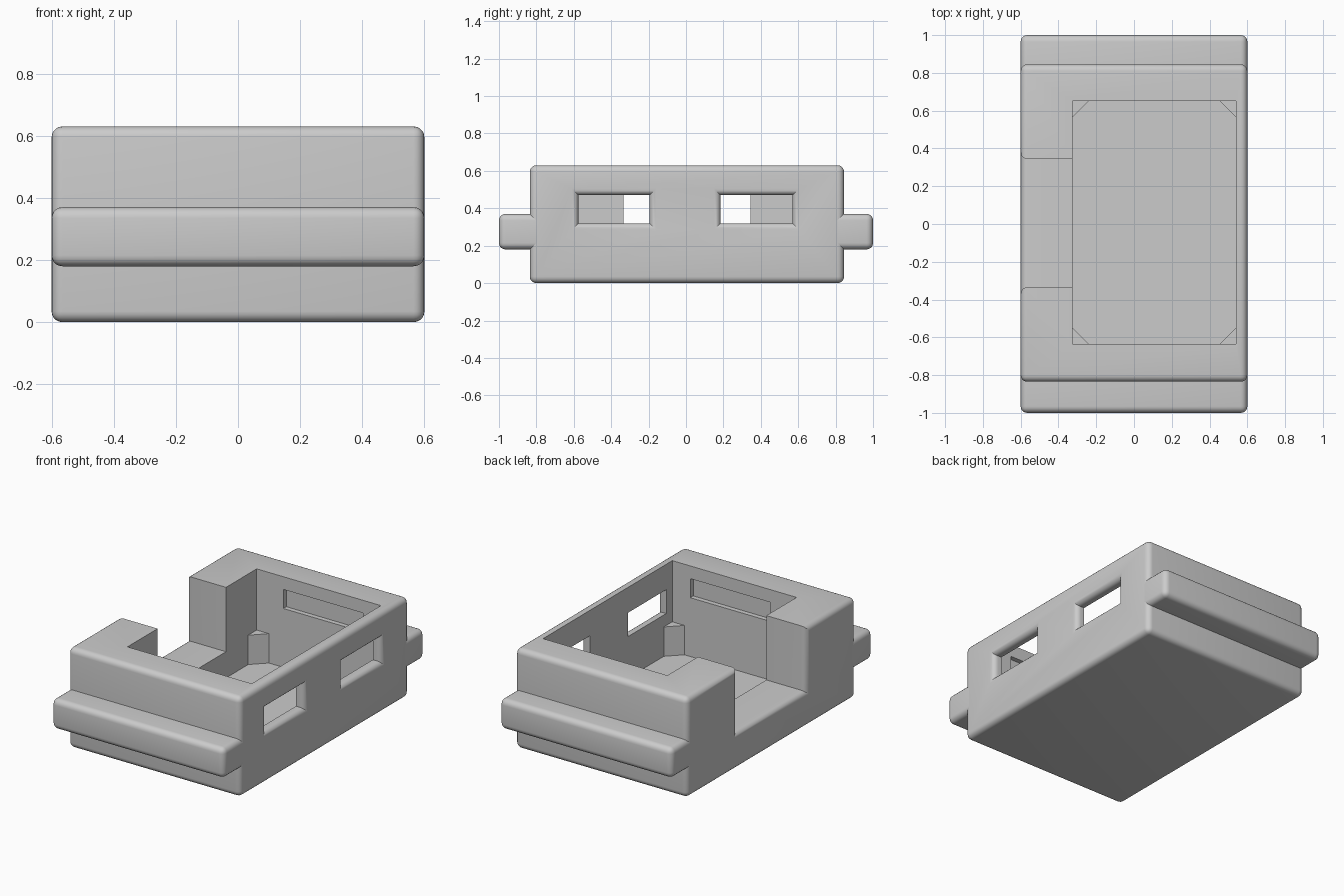
import bpy
import bmesh
from math import radians
from mathutils import Vector

if "Cube" in bpy.data.objects:
    bpy.data.objects.remove(bpy.data.objects["Cube"])

HALF_X, FRONT, BACK, TOP = 0.6, -0.835, 0.845, 0.63
ROUND = 0.035

grey = bpy.data.materials.new("plain_grey")
grey.use_nodes = True
grey.diffuse_color = (0.6, 0.6, 0.6, 1)
grey.node_tree.nodes["Principled BSDF"].inputs["Base Color"].default_value = (0.6, 0.6, 0.6, 1)


def new_object(name, bm):
    bmesh.ops.recalc_face_normals(bm, faces=bm.faces)
    mesh = bpy.data.meshes.new(name)
    bm.to_mesh(mesh)
    bm.free()
    mesh.materials.append(grey)
    obj = bpy.data.objects.new(name, mesh)
    bpy.context.collection.objects.link(obj)
    return obj


def box(name, low, high):
    bm = bmesh.new()
    bmesh.ops.create_cube(bm, size=1)
    low, high = Vector(low), Vector(high)
    for v in bm.verts:
        v.co = (low + high) / 2 + v.co * (high - low)
    return new_object(name, bm)


def cut(obj, low, high):
    cutter = box("cutter", low, high)
    cutter.hide_render = True
    mod = obj.modifiers.new("cut", 'BOOLEAN')
    mod.operation, mod.solver, mod.object = 'DIFFERENCE', 'EXACT', cutter
    bpy.context.view_layer.objects.active = obj
    bpy.ops.object.modifier_apply(modifier=mod.name)
    bpy.data.objects.remove(cutter)


def round_edges(obj, rule):
    """Round the sharp edges whose two ends satisfy the rule."""
    bm = bmesh.new()
    bm.from_mesh(obj.data)
    edges = [e for e in bm.edges if len(e.link_faces) == 2
             and e.calc_face_angle() > 0.5
             and rule(e.verts[0].co, e.verts[1].co)]
    bmesh.ops.bevel(bm, geom=edges, offset=ROUND, segments=5, profile=0.5,
                    affect='EDGES', clamp_overlap=True)
    bm.to_mesh(obj.data)
    bm.free()


def smooth(obj):
    bpy.ops.object.select_all(action='DESELECT')
    obj.select_set(True)
    bpy.context.view_layer.objects.active = obj
    bpy.ops.object.shade_smooth_by_angle(angle=radians(30))


def both_at(a, b, axis, value):
    return abs(a[axis] - value) < 1e-3 and abs(b[axis] - value) < 1e-3


# Case block with the side opening and two windows, rounded on the outside
case = box("case", (-HALF_X, FRONT, 0), (HALF_X, BACK, TOP))
cut(case, (-0.8, -0.335, 0.225), (-0.2, 0.345, 0.9))
for y0, y1 in ((-0.575, -0.195), (0.185, 0.57)):
    cut(case, (0.45, y0, 0.32), (0.8, y1, 0.47))
round_edges(case, lambda a, b: any(
    both_at(a, b, axis, value) for axis, value in
    ((0, HALF_X), (0, -HALF_X), (1, FRONT), (1, BACK))))

# Inner pocket and shallow slots in its end walls
X0, X1, Y0, Y1, FLOOR = -0.325, 0.54, -0.635, 0.65, 0.06
cut(case, (X0, Y0, FLOOR), (X1, Y1, 0.9))
cut(case, (-0.14, Y0 - 0.03, 0.43), (0.415, Y1 + 0.03, 0.55))
smooth(case)

# Triangular support posts in the pocket corners
LEG = 0.085
for side, x, dx in (("right", X0, LEG), ("left", X1, -LEG)):
    for end, y, dy in (("front", Y0, LEG), ("back", Y1, -LEG)):
        bm = bmesh.new()
        base = bm.faces.new([bm.verts.new(p) for p in
                             ((x, y, FLOOR), (x + dx, y, FLOOR), (x, y + dy, FLOOR))])
        ext = bmesh.ops.extrude_face_region(bm, geom=[base])["geom"]
        for v in ext:
            if isinstance(v, bmesh.types.BMVert):
                v.co.z = 0.245
        new_object(f"{end}_{side}_corner_post", bm)

# Rounded rails along the front and back
for name, inner, outer in (("front_rail", FRONT + ROUND, -1), ("back_rail", BACK - ROUND, 1)):
    rail = box(name, (-HALF_X, min(inner, outer), 0.18), (HALF_X, max(inner, outer), 0.37))
    round_edges(rail, lambda a, b: not both_at(a, b, 1, inner))
    smooth(rail)
